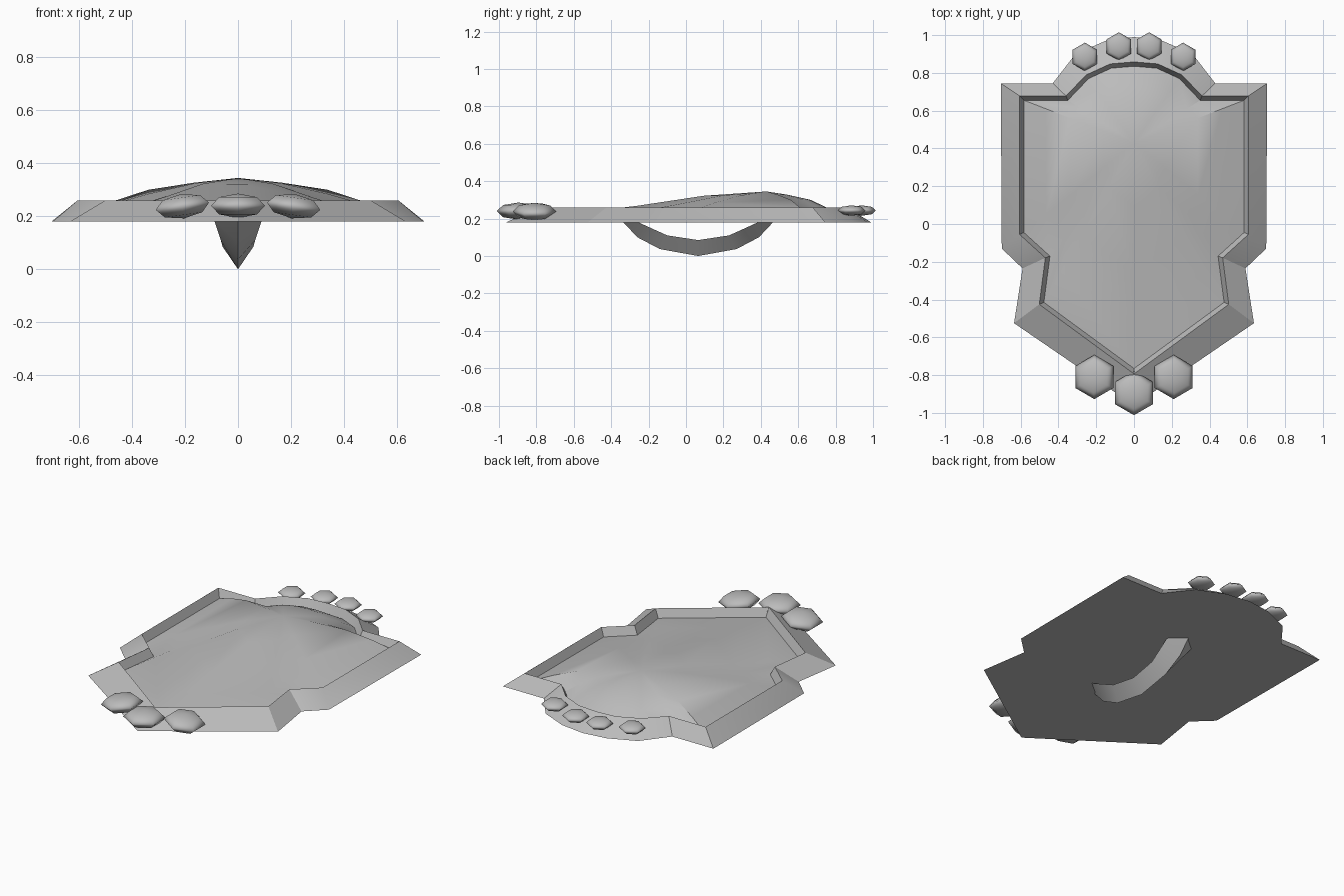
import bpy, bmesh, math
from mathutils import Vector

cube = bpy.data.objects.get("Cube")
if cube:
    bpy.data.objects.remove(cube, do_unlink=True)

GREY = (0.5, 0.5, 0.5, 1)
metal = bpy.data.materials.new("grey metal")
metal.use_nodes = True
metal.diffuse_color = GREY
metal.node_tree.nodes["Principled BSDF"].inputs["Base Color"].default_value = GREY


def finish(bm, name, angle=30):
    """Turn a bmesh into a smooth shaded object with sharp creases."""
    bmesh.ops.recalc_face_normals(bm, faces=bm.faces[:])
    mesh = bpy.data.meshes.new(name)
    bm.to_mesh(mesh)
    bm.free()
    mesh.materials.append(metal)
    obj = bpy.data.objects.new(name, mesh)
    bpy.context.collection.objects.link(obj)
    bpy.ops.object.select_all(action='DESELECT')
    bpy.context.view_layer.objects.active = obj
    obj.select_set(True)
    bpy.ops.object.shade_smooth_by_angle(angle=math.radians(angle))
    return obj


def mirrored(half):
    """Close a half outline that starts and ends on the centre line."""
    pts = [Vector(p) for p in half]
    return pts + [Vector((-p.x, p.y)) for p in pts[-2:0:-1]]


def offset(loop, dist):
    """Move a clockwise outline outwards with mitred corners."""
    out = []
    for i, p in enumerate(loop):
        a = (p - loop[i - 1]).normalized()
        b = (loop[(i + 1) % len(loop)] - p).normalized()
        na, nb = Vector((-a.y, a.x)), Vector((-b.y, b.x))
        out.append(p + (na + nb) * dist / (1 + na.dot(nb)))
    return out


def ring(bm, loop, heights):
    return [bm.verts.new((p.x, p.y, z)) for p, z in zip(loop, heights)]


def bridge(bm, a, b):
    n = len(a)
    for i in range(n):
        j = (i + 1) % n
        bm.faces.new((a[i], a[j], b[j], b[i]))


# Outlines: base edge, raised ridge and recessed panel
outer = mirrored([(0, .99), (.15, .97), (.31, .9), (.43, .745), (.705, .745),
                  (.7, -.13), (.59, -.235), (.635, -.525), (0, -.96)])
inner = mirrored([(0, .835), (.12, .825), (.24, .77), (.35, .655), (.583, .655),
                  (.583, -.045), (.445, -.17), (.477, -.415), (0, -.765)])
ridge = offset(inner, .023)
BASE, RIDGE, FLOOR, PEAK = .18, .26, .21, .345
count = len(outer)

# Shield body: flat back, sloped border, inner wall and domed panel
bm = bmesh.new()
base_ring = ring(bm, outer, [BASE] * count)
ridge_ring = ring(bm, ridge, [RIDGE] * count)
last = ring(bm, inner, [FLOOR] * count)
bm.faces.new(base_ring)
bridge(bm, base_ring, ridge_ring)
bridge(bm, ridge_ring, last)
centre = Vector((0, .43))
for t, high, low in ((.2, .36, .2), (.42, .67, .43), (.72, .87, .83)):
    loop = [p.lerp(centre, t) for p in inner]
    heights = []
    for p in inner:
        blend = min(1, max(0, centre.y - p.y))
        heights.append(FLOOR + (PEAK - FLOOR) * (high + (low - high) * blend))
    step = ring(bm, loop, heights)
    bridge(bm, last, step)
    last = step
top = bm.verts.new((0, centre.y, PEAK))
for i in range(count):
    bm.faces.new((last[i], last[(i + 1) % count], top))
finish(bm, "shield_body")

# Curved grip on the back: a keeled band swept along an arc
bm = bmesh.new()
sections = []
for y_out, z_out, y_in, z_in, width in (
        (-.34, .185, -.265, .185, .09), (-.26, .1, -.2, .155, .08),
        (-.14, .037, -.1, .11, .065), (.065, 0, .065, .085, .058),
        (.27, .037, .23, .11, .065), (.39, .1, .33, .155, .08),
        (.47, .185, .395, .185, .09)):
    sections.append([bm.verts.new(c) for c in (
        (0, y_out, z_out), (width, y_in, z_in), (-width, y_in, z_in))])
for a, b in zip(sections, sections[1:]):
    bridge(bm, a, b)
bm.faces.new(sections[0])
bm.faces.new(sections[-1])
finish(bm, "back_grip", 50)


# Studs: flattened six-sided domes along the tip and the crest
def stud(name, x, y, z, radius, height, tilt=0):
    bm = bmesh.new()
    bmesh.ops.create_uvsphere(bm, u_segments=6, v_segments=4, radius=1)
    obj = finish(bm, name, 180)
    obj.location = (x, y, z)
    obj.scale = (radius, radius, height)
    obj.rotation_euler.y = math.radians(tilt)


stud("tip_stud_centre", 0, -.895, .24, .117, .046)
for side, label in ((1, "left"), (-1, "right")):
    stud("tip_stud_" + label, side * .21, -.81, .238, .117, .046, side * 8)
    stud("crest_stud_inner_" + label, side * .08, .94, .243, .075, .028)
    stud("crest_stud_outer_" + label, side * .26, .885, .243, .075, .028)
